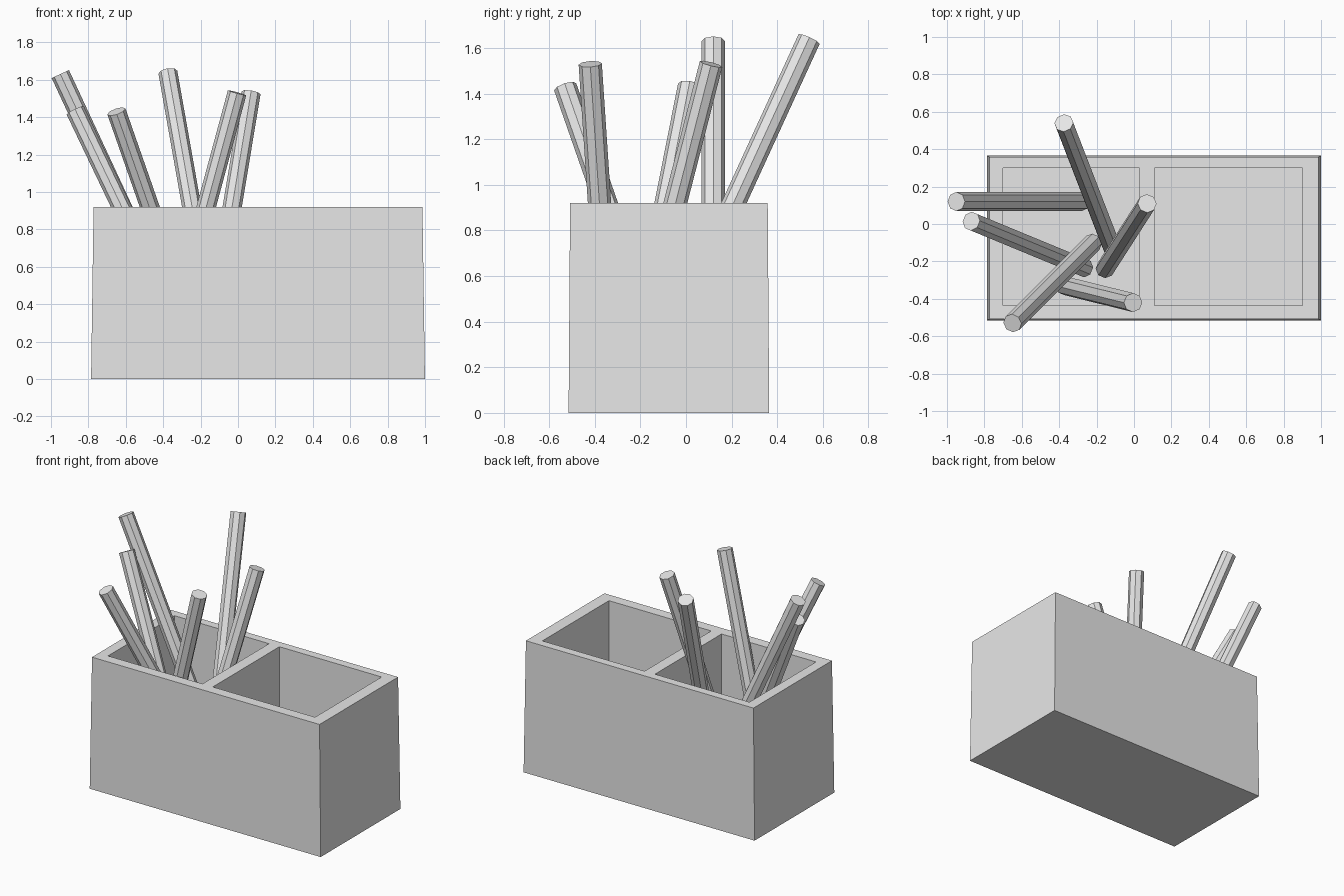
import bpy, bmesh
from mathutils import Vector, Matrix

default_cube = bpy.data.objects.get("Cube")
if default_cube:
    bpy.data.objects.remove(default_cube, do_unlink=True)

# One plain grey for everything
GREY = (0.8, 0.8, 0.8, 1)
grey = bpy.data.materials.new("light grey")
grey.use_nodes = True
grey.diffuse_color = GREY
grey.node_tree.nodes["Principled BSDF"].inputs["Base Color"].default_value = GREY


def add_object(name, bm):
    mesh = bpy.data.meshes.new(name)
    bm.to_mesh(mesh)
    bm.free()
    mesh.materials.append(grey)
    obj = bpy.data.objects.new(name, mesh)
    bpy.context.collection.objects.link(obj)
    return obj


# Holder: a slightly tapered block with two square pockets
HEIGHT, FLOOR, TAPER = 0.92, 0.14, 0.985
CENTRE = Vector((0.107, -0.075, HEIGHT / 2))
SIZE = Vector((1.785, 0.88, HEIGHT))
POCKETS_X = [(-0.70, 0.03), (0.11, 0.90)]
POCKET_Y = (-0.435, 0.30)

bm = bmesh.new()
bmesh.ops.create_cube(bm, size=1, matrix=Matrix.Translation(CENTRE) @ Matrix.Diagonal((*SIZE, 1)))
for v in bm.verts:
    if v.co.z > HEIGHT / 2:
        v.co.x = CENTRE.x + (v.co.x - CENTRE.x) * TAPER
        v.co.y = CENTRE.y + (v.co.y - CENTRE.y) * TAPER

# Score the pocket outlines into the top, then push the pockets down
cuts = [((x, 0, 0), (1, 0, 0)) for pair in POCKETS_X for x in pair]
cuts += [((0, y, 0), (0, 1, 0)) for y in POCKET_Y]
for point, normal in cuts:
    top = [f for f in bm.faces if f.normal.z > 0.9 or f.calc_center_median().z > HEIGHT - 0.01]
    geom = top + list({e for f in top for e in f.edges}) + list({v for f in top for v in f.verts})
    bmesh.ops.bisect_plane(bm, geom=geom, plane_co=point, plane_no=normal)
    bm.normal_update()


def in_pocket(face):
    c = face.calc_center_median()
    return (face.normal.z > 0.9 and POCKET_Y[0] < c.y < POCKET_Y[1]
            and any(a < c.x < b for a, b in POCKETS_X))


pockets = [f for f in bm.faces if in_pocket(f)]
for face in bmesh.ops.extrude_discrete_faces(bm, faces=pockets)["faces"]:
    for v in face.verts:
        v.co.z = FLOOR
add_object("holder", bm)

# Pencils: eight-sided rods leaning in the left-hand pocket, (foot, tip)
PENCILS = {
    "back_pencil": ((-0.12, -0.12, 0.20), (-0.375, 0.54, 1.64)),
    "side_pencil": ((-0.28, 0.12, 0.19), (-0.95, 0.12, 1.63)),
    "side_short_pencil": ((-0.265, -0.235, 0.17), (-0.87, 0.015, 1.435)),
    "front_pencil": ((-0.22, -0.10, 0.20), (-0.65, -0.53, 1.43)),
    "middle_pencil": ((-0.155, -0.24, 0.17), (0.07, 0.11, 1.53)),
    "front_inner_pencil": ((-0.37, -0.33, 0.18), (-0.005, -0.42, 1.53)),
}
RADIUS = 0.051
for name, ends in PENCILS.items():
    foot, tip = map(Vector, ends)
    axis = tip - foot
    turn = Vector((0, 0, 1)).rotation_difference(axis).to_matrix().to_4x4()
    bm = bmesh.new()
    bmesh.ops.create_cone(bm, cap_ends=True, segments=8, radius1=RADIUS, radius2=RADIUS,
                          depth=axis.length, matrix=Matrix.Translation((foot + tip) / 2) @ turn)
    add_object(name, bm)
